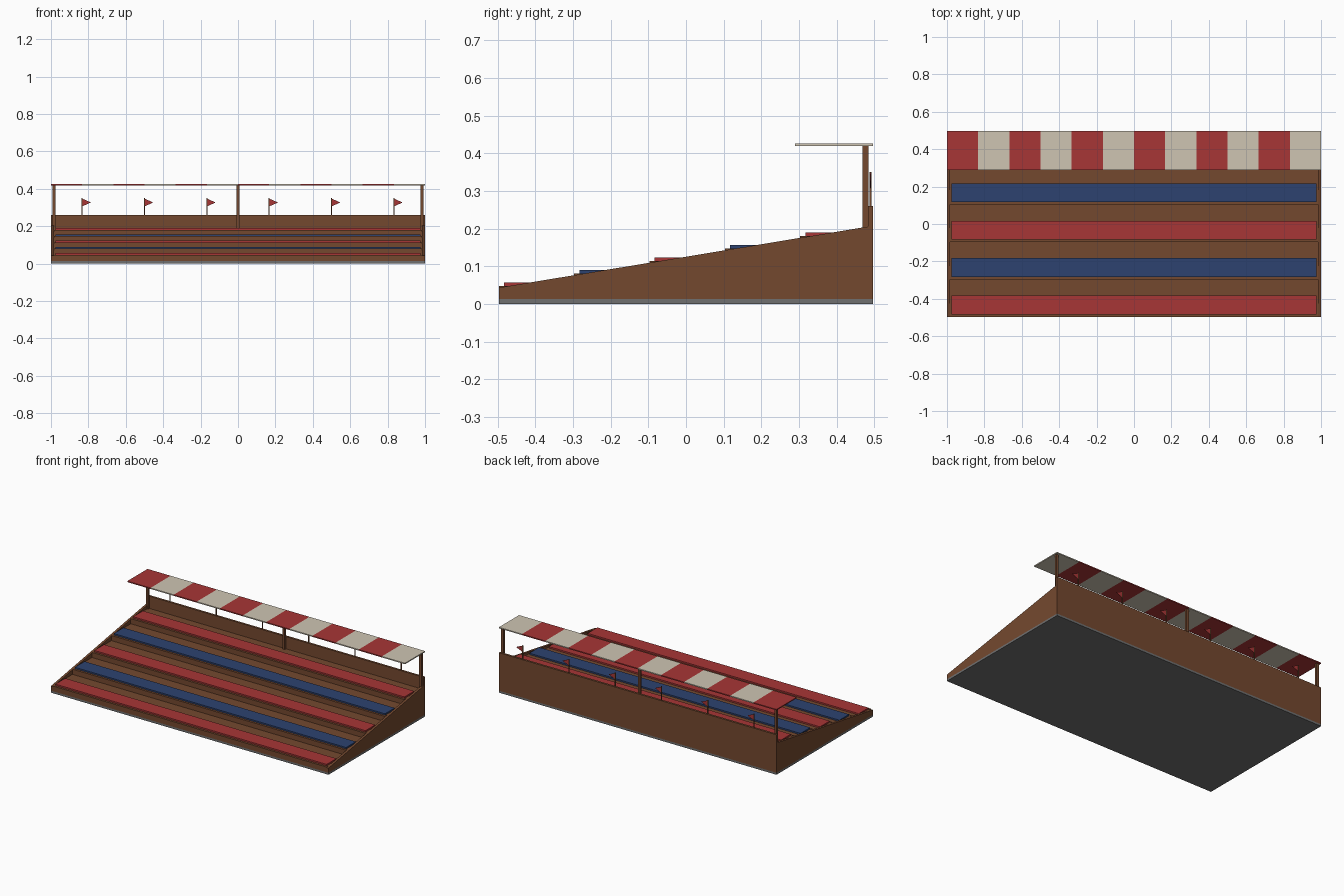
import bpy, bmesh

if "Cube" in bpy.data.objects:
    bpy.data.objects.remove(bpy.data.objects["Cube"])


def material(name, rgb):
    m = bpy.data.materials.new(name)
    m.diffuse_color = (*rgb, 1)
    m.use_nodes = True
    m.node_tree.nodes["Principled BSDF"].inputs["Base Color"].default_value = m.diffuse_color
    return m


WOOD = material("brown wood", (0.175, 0.066, 0.028))
RED = material("red cloth", (0.39, 0.037, 0.037))
BLUE = material("blue paint", (0.026, 0.055, 0.16))
CREAM = material("cream cloth", (0.62, 0.56, 0.45))
GREY = material("grey base", (0.16, 0.16, 0.16))

Y0, Y1 = -0.497, 0.497


def finish(name, bm, mat):
    bmesh.ops.recalc_face_normals(bm, faces=bm.faces)
    me = bpy.data.meshes.new(name)
    bm.to_mesh(me)
    bm.free()
    me.materials.append(mat)
    ob = bpy.data.objects.new(name, me)
    bpy.context.collection.objects.link(ob)
    return ob


def prism(name, pts, axis, a, b, mat):
    """Extrude a profile: along x (pts are y,z) or along y (pts are x,z)."""
    bm = bmesh.new()
    put = (lambda p, t: (t, p[0], p[1])) if axis == "x" else (lambda p, t: (p[0], t, p[1]))
    face = bm.faces.new([bm.verts.new(put(p, a)) for p in pts])
    geo = bmesh.ops.extrude_face_region(bm, geom=[face])["geom"]
    vec = (b - a, 0, 0) if axis == "x" else (0, b - a, 0)
    bmesh.ops.translate(bm, vec=vec, verts=[v for v in geo if isinstance(v, bmesh.types.BMVert)])
    return finish(name, bm, mat)


def box(name, x0, x1, y0, y1, z0, z1, mat):
    return prism(name, [(y0, z0), (y1, z0), (y1, z1), (y0, z1)], "x", x0, x1, mat)


# ground slab
box("base_slab", -1, 1, Y0, Y1, 0, 0.013, GREY)

# five stepped tiers as one stair profile
stairs = [(0.483, 0.013), (Y0, 0.013)]
for k in range(5):
    z = 0.0468 + 0.0334 * k
    stairs += [(Y0 + 0.2 * k, z), (Y0 + 0.2 * (k + 1) if k < 4 else 0.483, z)]
prism("tiers", stairs, "x", -0.985, 0.985, WOOD)

# painted seat planks, alternating colours
for k in range(5):
    y, z = Y0 + 0.2 * k + 0.014, 0.0468 + 0.0334 * k
    box("seat_plank", -0.977, 0.977, y, y + 0.1, z, z + 0.0095, BLUE if k % 2 else RED)

# sloping side walls and back wall
slope = [(Y0, 0.013), (0.483, 0.013), (0.483, 0.205), (Y0, 0.043)]
prism("left_side_wall", slope, "x", -1, -0.985, WOOD)
prism("right_side_wall", slope, "x", 0.985, 1, WOOD)
box("back_wall", -1, 1, 0.483, Y1, 0.013, 0.26, WOOD)

# canopy posts
for x in (-0.985, 0, 0.985):
    box("canopy_post", x - 0.008, x + 0.008, 0.469, 0.485, 0.18, 0.419, WOOD)

# striped canopy
for i in range(12):
    x = -1 + i / 6
    box("canopy_stripe", x, x + 1 / 6, 0.29, Y1, 0.419, 0.426, CREAM if i % 2 else RED)

# pennants on poles along the back wall
for i in range(6):
    x = -5 / 6 + i / 3
    box("flag_pole", x - 0.0025, x + 0.0025, 0.4875, 0.4925, 0.26, 0.35, WOOD)
    prism("pennant", [(x + 0.002, 0.307), (x + 0.047, 0.327), (x + 0.002, 0.347)],
          "y", 0.489, 0.491, RED)
